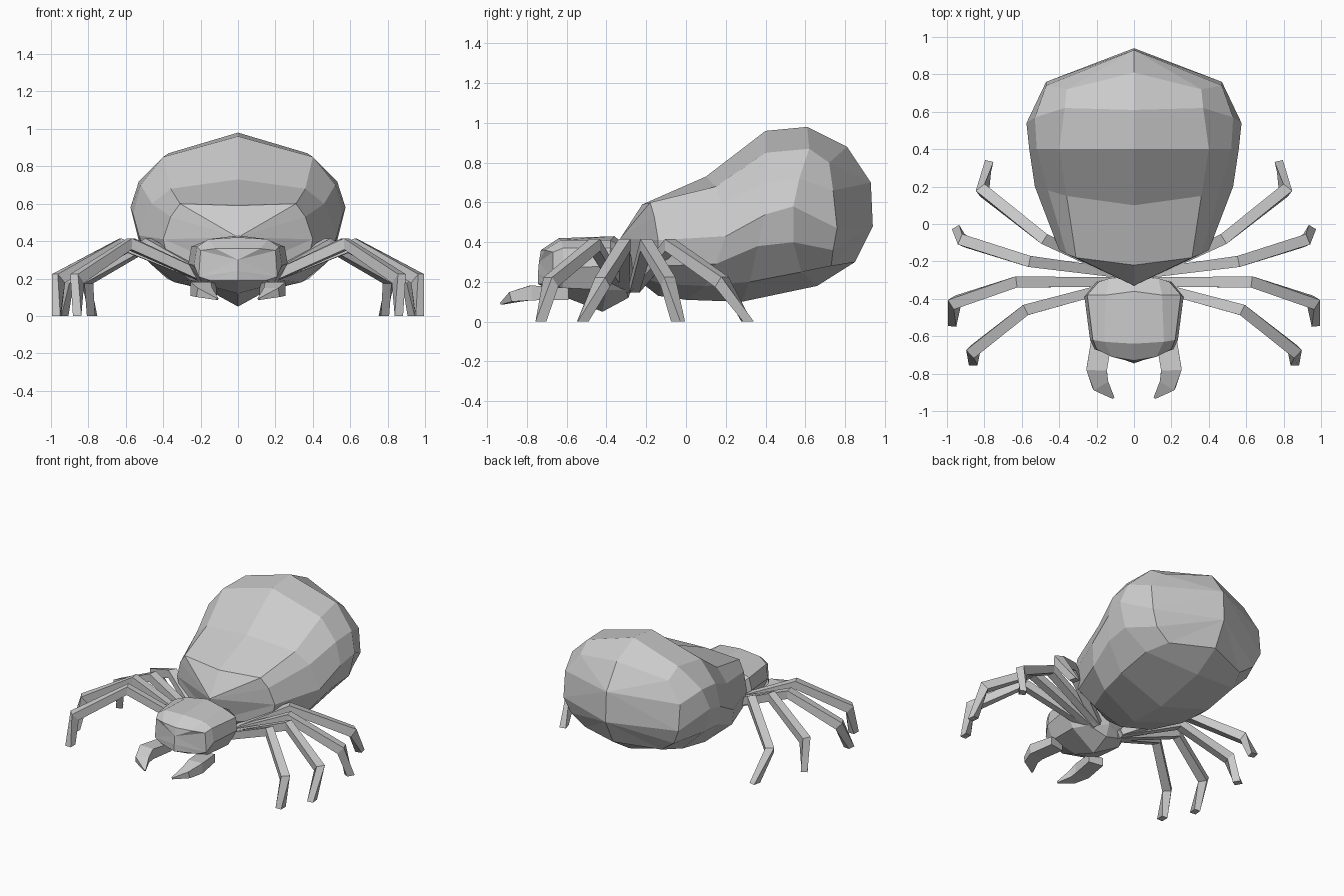
import bpy, bmesh
from mathutils import Vector

if "Cube" in bpy.data.objects:
    bpy.data.objects.remove(bpy.data.objects["Cube"])

grey = bpy.data.materials.new("plain grey")
grey.diffuse_color = (0.6, 0.6, 0.6, 1)
grey.use_nodes = True
grey.node_tree.nodes["Principled BSDF"].inputs["Base Color"].default_value = grey.diffuse_color


def finish(name, bm):
    """Mirror the half mesh across x, fix normals and make an object."""
    bmesh.ops.mirror(bm, geom=bm.verts[:] + bm.edges[:] + bm.faces[:],
                     axis='X', merge_dist=0.0005)
    bmesh.ops.remove_doubles(bm, verts=bm.verts[:], dist=0.0005)
    bmesh.ops.recalc_face_normals(bm, faces=bm.faces[:])
    me = bpy.data.meshes.new(name)
    bm.to_mesh(me)
    bm.free()
    me.materials.append(grey)
    ob = bpy.data.objects.new(name, me)
    bpy.context.collection.objects.link(ob)
    return ob


def half_shell(name, rings, caps, split):
    """Loft half rings (top centre to bottom centre), close both ends
    with an upper and a lower point on the centre line."""
    bm = bmesh.new()
    rows = [[bm.verts.new(p) for p in r] for r in rings]
    for a, b in zip(rows, rows[1:]):
        for i in range(len(a) - 1):
            bm.faces.new((a[i], a[i + 1], b[i + 1], b[i]))
    for row, cap in zip((rows[0], rows[-1]), caps):
        hi, lo = (bm.verts.new(p) for p in cap)
        for i in range(len(row) - 1):
            bm.faces.new((row[i], row[i + 1], hi if i < split else lo))
        bm.faces.new((hi, row[split], lo))
    return finish(name, bm)


def limb(name, points, widths, heights):
    """Square-section jointed limb, with a flat foot where it meets z = 0."""
    bm = bmesh.new()
    pts = [Vector(p) for p in points]
    rows = []
    for i, p in enumerate(pts):
        a, b = pts[max(i - 1, 0)], pts[min(i + 1, len(pts) - 1)]
        t = (b - a).normalized()
        flat = Vector((t.x, t.y, 0)).normalized()
        side = flat.cross(Vector((0, 0, 1)))
        if p.z == 0:
            t = Vector((0, 0, -1))
        up = side.cross(t)
        s, u = side * widths[i] / 2, up * heights[i] / 2
        rows.append([bm.verts.new(p + v) for v in (s + u, u - s, -s - u, s - u)])
    for a, b in zip(rows, rows[1:]):
        for i in range(4):
            j = (i + 1) % 4
            bm.faces.new((a[i], a[j], b[j], b[i]))
    bm.faces.new(rows[0])
    bm.faces.new(rows[-1])
    return finish(name, bm)


# Large faceted abdomen
half_shell("abdomen", [
    [(0, -.22, .59), (.31, -.18, .60), (.36, -.16, .53), (.40, -.14, .41),
     (.37, -.14, .28), (.25, -.12, .19), (0, -.14, .13)],
    [(0, .10, .73), (.36, .15, .68), (.46, .18, .60), (.53, .20, .43),
     (.48, .15, .29), (.34, .10, .18), (0, 0, .11)],
    [(0, .40, .96), (.40, .40, .85), (.52, .40, .70), (.56, .40, .54),
     (.52, .36, .38), (.38, .32, .20), (0, .28, .10)],
    [(0, .61, .98), (.37, .62, .87), (.53, .57, .72), (.575, .54, .58),
     (.53, .54, .40), (.38, .58, .25), (0, .66, .18)],
    [(0, .81, .88), (.36, .72, .80), (.47, .74, .66), (.47, .76, .47),
     (.42, .74, .36), (.31, .73, .28), (0, .85, .30)],
], [((0, -.33, .42), (0, -.28, .24)), ((0, .93, .70), (0, .94, .48))], 3)

# Head with a blunt face
half_shell("head", [
    [(0, -.28, .36), (.13, -.29, .36), (.19, -.31, .32), (.20, -.31, .24),
     (.14, -.30, .16), (0, -.29, .12)],
    [(0, -.36, .43), (.15, -.38, .41), (.25, -.38, .37), (.265, -.39, .28),
     (.20, -.40, .16), (0, -.42, .05)],
    [(0, -.64, .42), (.16, -.63, .41), (.22, -.62, .37), (.235, -.62, .27),
     (.19, -.62, .17), (0, -.60, .12)],
    [(0, -.73, .36), (.12, -.71, .36), (.20, -.67, .35), (.21, -.67, .21),
     (.15, -.69, .19), (0, -.745, .19)],
], [((0, -.26, .28), (0, -.26, .20)), ((0, -.74, .30), (0, -.745, .24))], 3)

# Four pairs of legs: hip, knee, ankle, foot
legs = {
    "front_legs": [(.10, -.33, .17), (.58, -.46, .385), (.86, -.68, .20), (.86, -.73, 0)],
    "front_middle_legs": [(.10, -.31, .17), (.63, -.31, .385), (.96, -.42, .20), (.97, -.52, 0)],
    "rear_middle_legs": [(.10, -.26, .17), (.56, -.20, .385), (.91, -.09, .20), (.94, -.04, 0)],
    "rear_legs": [(.10, -.26, .17), (.48, -.08, .385), (.81, .18, .20), (.78, .31, 0)],
}
for name, path in legs.items():
    limb(name, path, (.05, .06, .06, .045), (.05, .06, .065, .055))

# Curved jaws
limb("jaws", [(.17, -.60, .14), (.20, -.78, .145), (.18, -.86, .125), (.11, -.93, .09)],
     (.11, .11, .09, .012), (.06, .075, .05, .01))
